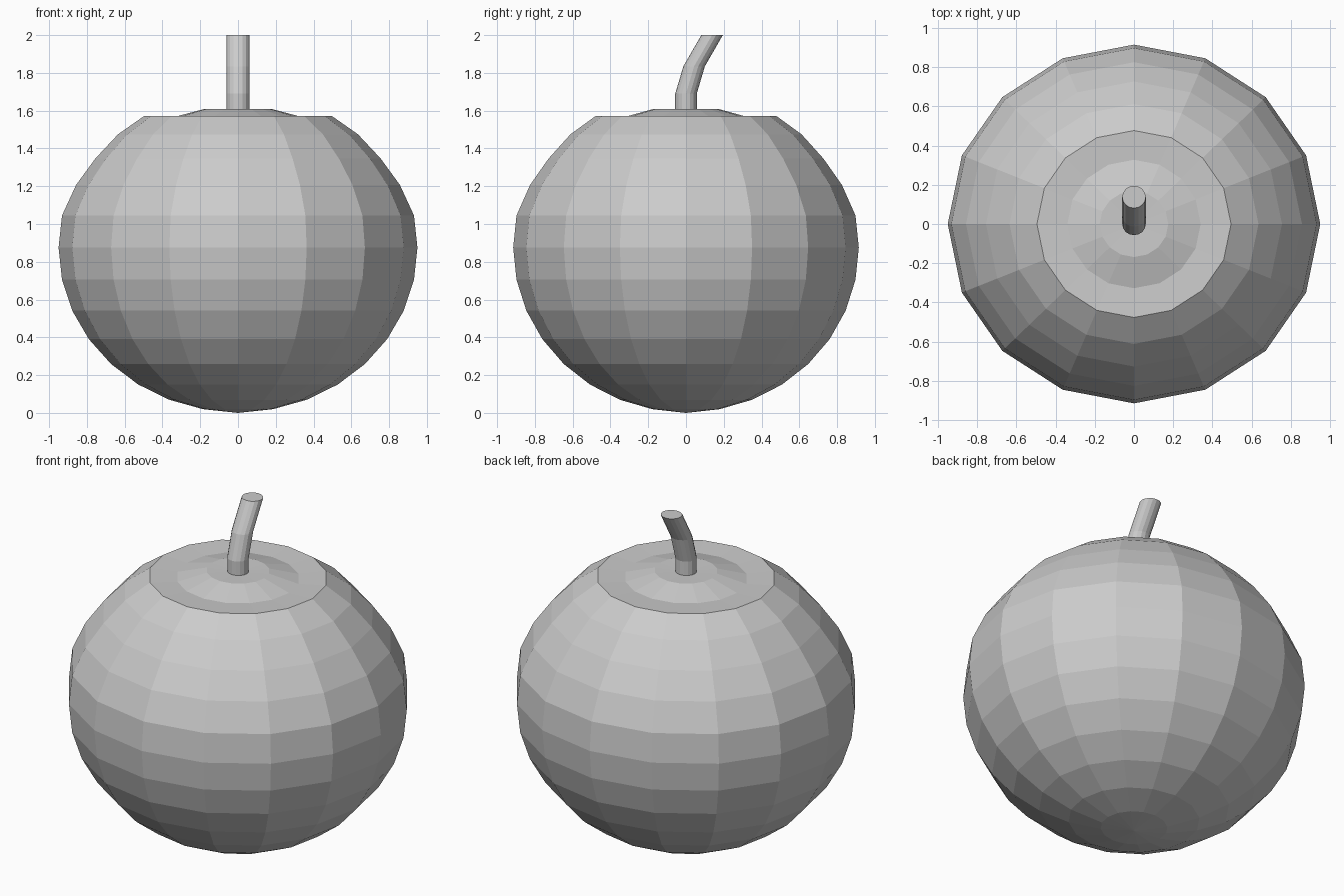
import bpy, bmesh
from math import sin, cos, pi, radians

if "Cube" in bpy.data.objects:
    bpy.data.objects.remove(bpy.data.objects["Cube"])


def loft(name, rings, sides, bottom=None, top=None):
    """Rings are (centre_y, z, radius_x, radius_y); optional pole heights close the ends."""
    bm = bmesh.new()
    loops = []
    for cy, z, rx, ry in rings:
        loops.append([bm.verts.new((rx * cos(2 * pi * i / sides),
                                    cy + ry * sin(2 * pi * i / sides), z))
                      for i in range(sides)])
    for a, b in zip(loops, loops[1:]):
        for i in range(sides):
            j = (i + 1) % sides
            bm.faces.new((a[i], a[j], b[j], b[i]))
    for loop, pole in ((loops[0][::-1], bottom), (loops[-1], top)):
        if pole is None:
            bm.faces.new(loop)
        else:
            p = bm.verts.new((0, 0, pole))
            for i in range(sides):
                bm.faces.new((loop[i], loop[(i + 1) % sides], p))
    bmesh.ops.recalc_face_normals(bm, faces=bm.faces)
    mesh = bpy.data.meshes.new(name)
    bm.to_mesh(mesh)
    bm.free()
    obj = bpy.data.objects.new(name, mesh)
    bpy.context.collection.objects.link(obj)
    return obj


# Round body: lower rings follow a sphere, upper ones are pulled in to a rim and low crown
RX, RZ, MID = 0.95, 0.872, 0.875
profile = [(RX * cos(radians(11.25 * k)), MID + RZ * sin(radians(11.25 * k)))
           for k in range(-7, 2)]
profile += [(0.857, 1.207), (0.755, 1.347), (0.635, 1.475),
            (0.495, 1.573), (0.34, 1.566), (0.175, 1.61)]
loft("fruit_body", [(0, z, r, r * 0.963) for r, z in profile], 16, bottom=0.0, top=1.605)

# Bent stem leaning to the back
stem = [(0, 1.57), (0, 1.69), (0.043, 1.835), (0.138, 2.0)]
loft("stem", [(y, z, 0.06, 0.057) for y, z in stem], 16)
